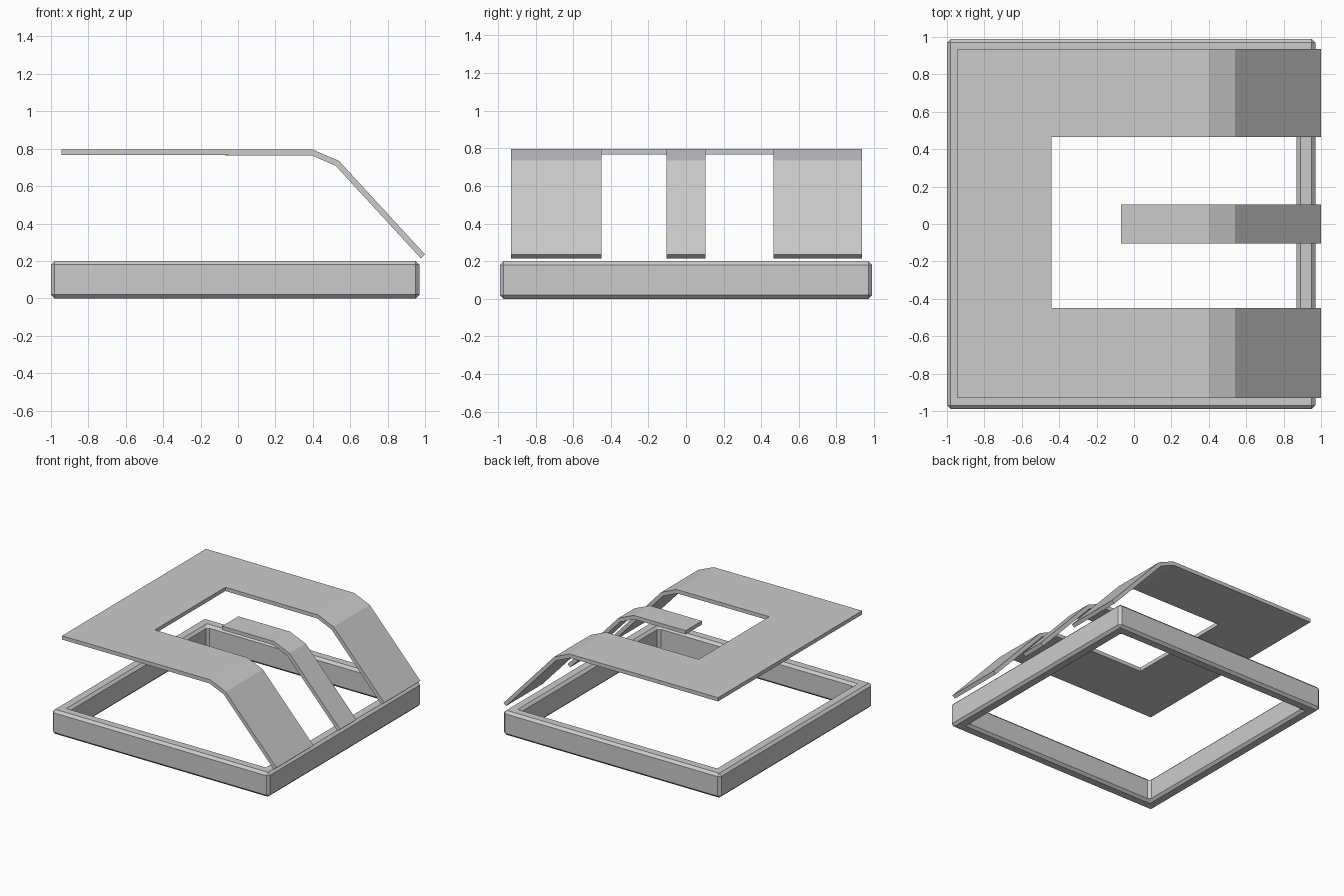
import bpy
import bmesh

if "Cube" in bpy.data.objects:
    bpy.data.objects.remove(bpy.data.objects["Cube"], do_unlink=True)

grey = bpy.data.materials.new("plain_grey")
grey.use_nodes = True
colour = (0.6, 0.6, 0.6, 1)
grey.diffuse_color = colour
grey.node_tree.nodes["Principled BSDF"].inputs["Base Color"].default_value = colour


def add_object(name, bm):
    bmesh.ops.remove_doubles(bm, verts=bm.verts, dist=0.0001)
    bmesh.ops.recalc_face_normals(bm, faces=bm.faces)
    mesh = bpy.data.meshes.new(name)
    bm.to_mesh(mesh)
    bm.free()
    mesh.materials.append(grey)
    obj = bpy.data.objects.new(name, mesh)
    bpy.context.collection.objects.link(obj)
    return obj


def bent_sheet(name, profile, strips):
    """Sheet following an x-z profile; strips are (y0, y1, first, last) segment ranges."""
    bm = bmesh.new()
    for y0, y1, first, last in strips:
        for (xa, za), (xb, zb) in list(zip(profile, profile[1:]))[first:last]:
            corners = [(xa, y0, za), (xb, y0, zb), (xb, y1, zb), (xa, y1, za)]
            bm.faces.new([bm.verts.new(c) for c in corners])
    obj = add_object(name, bm)
    if obj.data.polygons[0].normal.z < 0:
        obj.data.flip_normals()
    solid = obj.modifiers.new("thickness", "SOLIDIFY")
    solid.thickness = 0.031
    solid.offset = -1
    solid.use_even_offset = True
    return obj


# Rectangular base frame with chamfered edges
X0, X1, Y, H, WALL = -1.0, 0.97, 0.99, 0.2, 0.1


def ring(bm, inset, z):
    a, b, y = X0 + inset, X1 - inset, Y - inset
    return [bm.verts.new(p) for p in ((a, -y, z), (b, -y, z), (b, y, z), (a, y, z))]


bm = bmesh.new()
loops = [ring(bm, inset, z) for inset, z in ((0, 0), (0, H), (WALL, H), (WALL, 0))]
for i in range(4):
    p, q = loops[i], loops[(i + 1) % 4]
    for j in range(4):
        k = (j + 1) % 4
        bm.faces.new((p[j], p[k], q[k], q[j]))
frame = add_object("base_frame", bm)
bevel = frame.modifiers.new("chamfer", "BEVEL")
bevel.width = 0.02
bevel.segments = 1
bevel.limit_method = "ANGLE"

# Slope shared by the canopy and the tongue
slope = [(0.40, 0.795), (0.54, 0.735), (1.0, 0.235)]

# U-shaped canopy: back panel with two arms bending down
bent_sheet("canopy", [(-0.945, 0.797), (-0.44, 0.797)] + slope,
           [(-0.93, -0.45, 0, 4), (-0.45, 0.465, 0, 1), (0.465, 0.935, 0, 4)])

# Narrow middle tongue
bent_sheet("middle_tongue", [(-0.07, 0.795)] + slope, [(-0.105, 0.105, 0, 3)])
